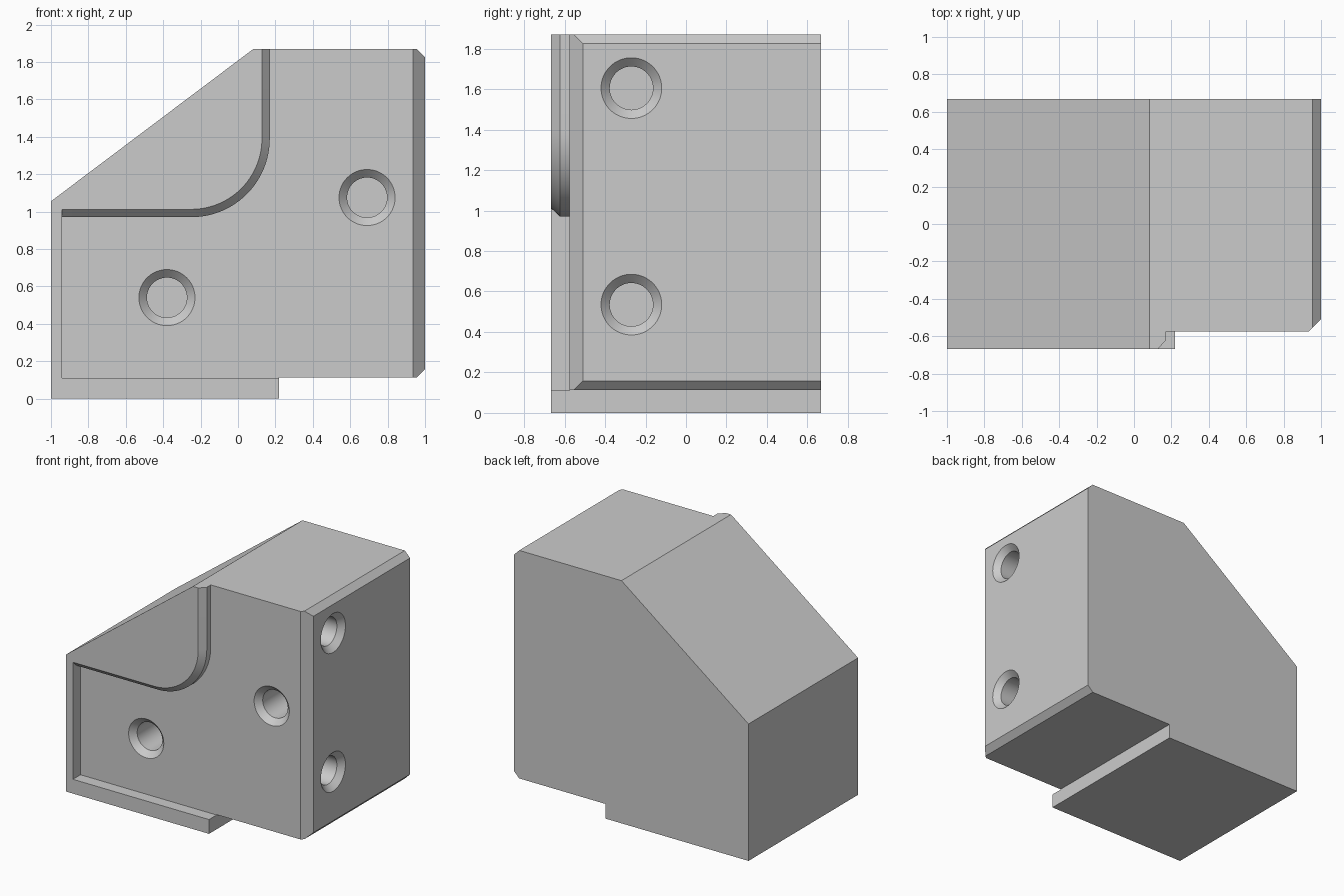
import bpy
import bmesh
from math import cos, sin, pi, radians

cube = bpy.data.objects.get("Cube")
if cube:
    bpy.data.objects.remove(cube, do_unlink=True)

grey = bpy.data.materials.new("light_grey")
grey.use_nodes = True
grey.diffuse_color = (0.6, 0.6, 0.6, 1)
grey.node_tree.nodes["Principled BSDF"].inputs["Base Color"].default_value = (0.6, 0.6, 0.6, 1)


def loft(name, rings):
    """Closed solid skinned through rings of equal length."""
    bm = bmesh.new()
    loops = [[bm.verts.new(p) for p in ring] for ring in rings]
    for a, b in zip(loops, loops[1:]):
        for i in range(len(a)):
            j = (i + 1) % len(a)
            bm.faces.new((a[i], a[j], b[j], b[i]))
    bm.faces.new(loops[0])
    bm.faces.new(loops[-1])
    bmesh.ops.recalc_face_normals(bm, faces=bm.faces)
    mesh = bpy.data.meshes.new(name)
    bm.to_mesh(mesh)
    bm.free()
    mesh.materials.append(grey)
    obj = bpy.data.objects.new(name, mesh)
    bpy.context.collection.objects.link(obj)
    return obj


FRONT, BACK, FLOOR = -0.667, 0.667, -0.575
FOOT_X, BASE_Z, TOP_Z = 0.22, 0.113, 1.87

# Block: side outline with foot, sloped shoulder and chamfered right edges
outline = [(-1, 0), (FOOT_X, 0), (FOOT_X, BASE_Z), (0.955, BASE_Z), (1, 0.158),
           (1, 1.825), (0.955, TOP_Z), (0.083, TOP_Z), (-1, 1.055)]
block = loft("mounting_block", [[(x, y, z) for x, z in outline] for y in (FRONT, BACK)])


# Front pocket: rounded inner corner whose upper rim is chamfered
def pocket_ring(y, r):
    cx, cz, steps = -0.25, 1.39, 24
    pts = [(-0.94, cz - r)]
    for i in range(steps + 1):
        a = -pi / 2 + i * pi / 2 / steps
        pts.append((cx + r * cos(a), cz + r * sin(a)))
    pts += [(cx + r, 2), (1.2, 2), (1.2, -0.1), (0.3, -0.1), (0.3, 0.11), (-0.94, 0.11)]
    return [(x, y, z) for x, z in pts]


cutters = [loft("pocket_cutter", [pocket_ring(FLOOR, 0.42), pocket_ring(-0.623, 0.42),
                                  pocket_ring(FRONT, 0.378), pocket_ring(-0.7, 0.345)])]

# Chamfer on the front right vertical edge
wedge = [(0.9, -0.61), (1.1, -0.41), (1.1, -0.61)]
cutters.append(loft("edge_chamfer_cutter", [[(x, y, z) for x, y in wedge] for z in (-0.1, 2)]))


# Countersunk screw holes: u, v lie in the face, depth runs inward
def hole(name, place):
    rings = []
    for depth, r in [(-0.03, 0.18), (0.043, 0.107), (0.5, 0.107)]:
        rings.append([place(r * cos(2 * pi * i / 64), r * sin(2 * pi * i / 64), depth)
                      for i in range(64)])
    cutters.append(loft(name, rings))


for hx, hz in [(0.69, 1.075), (-0.38, 0.54)]:
    hole("front_hole_cutter", lambda u, v, d: (hx + u, FLOOR + d, hz + v))
for hz in (1.605, 0.535):
    hole("side_hole_cutter", lambda u, v, d: (1 - d, -0.27 + u, hz + v))

# Cut everything and bake the result
for cutter in cutters:
    cutter.hide_render = True
    mod = block.modifiers.new(cutter.name, "BOOLEAN")
    mod.operation = "DIFFERENCE"
    mod.solver = "EXACT"
    mod.object = cutter
bpy.context.view_layer.update()
baked = bpy.data.meshes.new_from_object(block.evaluated_get(bpy.context.evaluated_depsgraph_get()))
block.modifiers.clear()
block.data = baked
for cutter in cutters:
    bpy.data.objects.remove(cutter, do_unlink=True)

# Smooth round walls, keep machined edges crisp
bpy.ops.object.select_all(action="DESELECT")
block.select_set(True)
bpy.context.view_layer.objects.active = block
bpy.ops.object.shade_smooth_by_angle(angle=radians(25))
